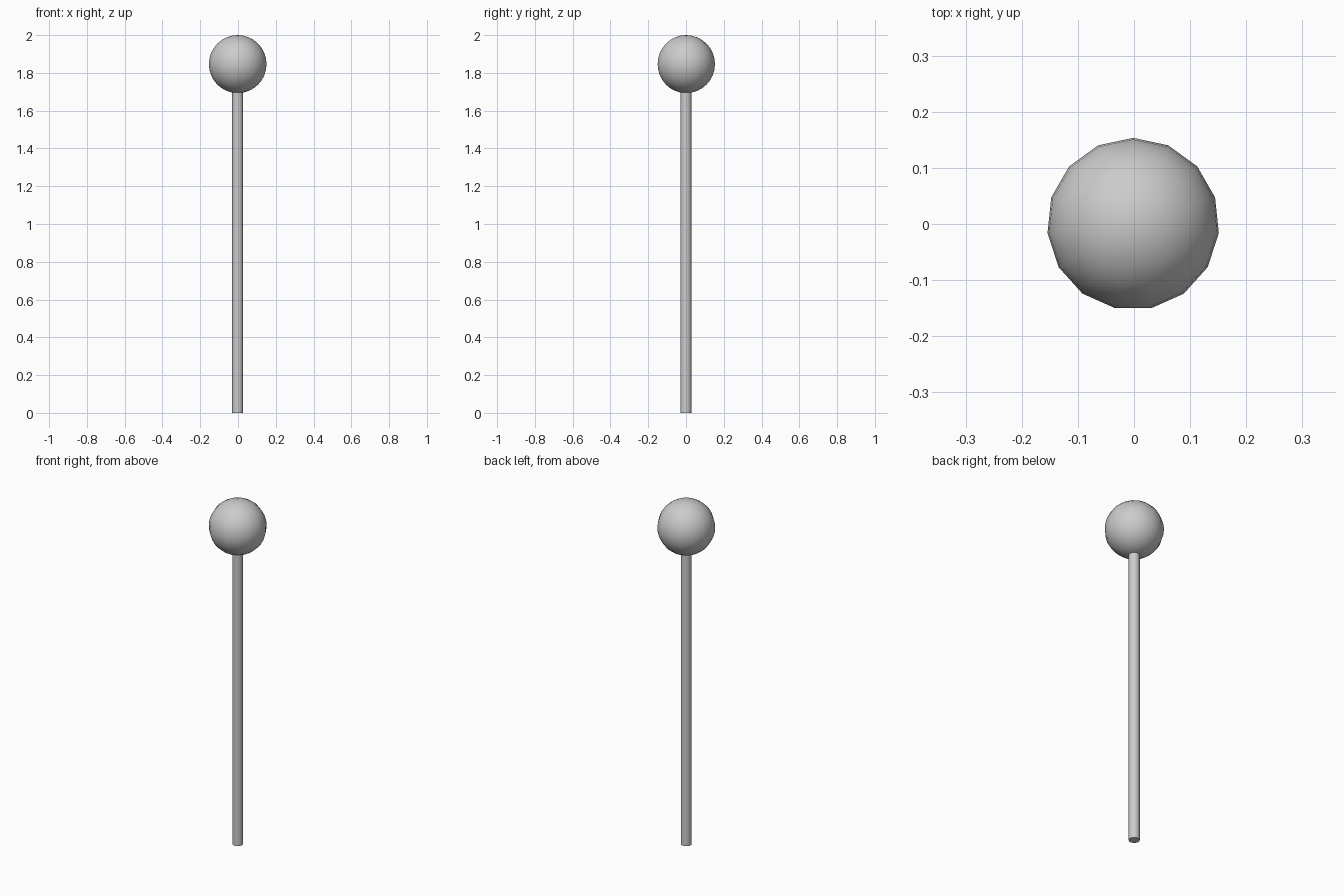
import bpy
import math

if "Cube" in bpy.data.objects:
    bpy.data.objects.remove(bpy.data.objects["Cube"])

CX = -0.0015       # axis offset that centres the odd-sided ball
R = 0.1535         # ball radius


def finish(name, angle):
    ob = bpy.context.object
    ob.name = name
    bpy.ops.object.shade_smooth_by_angle(angle=math.radians(angle))
    return ob


# Slim round pole, reaching just inside the ball
pole_top = 1.71
bpy.ops.mesh.primitive_cylinder_add(vertices=16, radius=0.029, depth=pole_top,
                                    location=(CX, 0, pole_top / 2))
finish("pole", 40)

# Ball on top: 15 sides around, smooth shaded
bpy.ops.mesh.primitive_uv_sphere_add(segments=15, ring_count=16, radius=R,
                                     location=(CX, 0, 2 - R))
finish("ball", 60)
